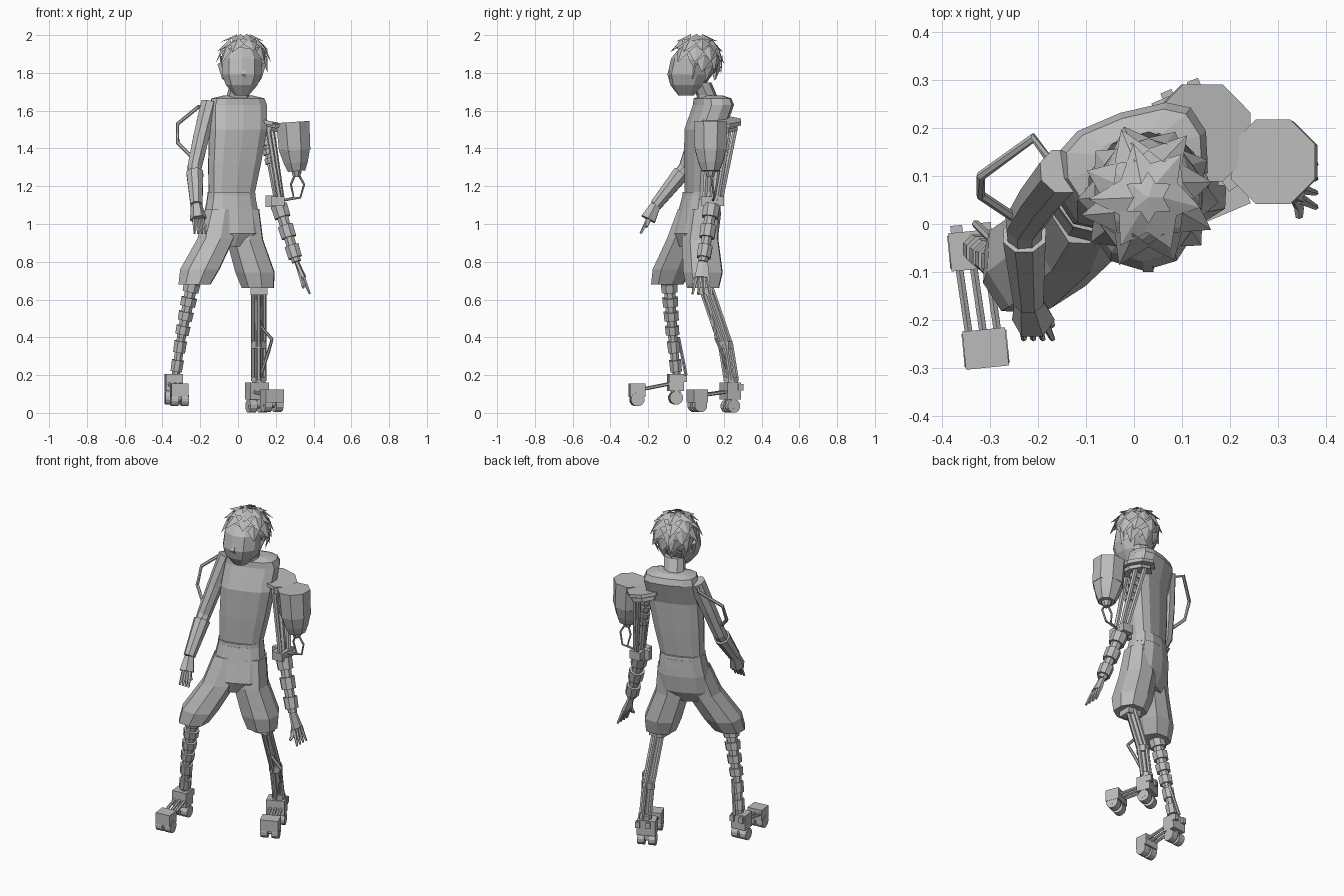
import bpy, bmesh, random
from math import sin, cos, pi, tau, radians, copysign
from mathutils import Vector, Matrix

default_cube = bpy.data.objects.get("Cube")
if default_cube:
    bpy.data.objects.remove(default_cube)
random.seed(4)

plain_grey = bpy.data.materials.new("plain_grey")
plain_grey.use_nodes = True
grey_value = (.5, .5, .5, 1)
plain_grey.diffuse_color = grey_value
plain_grey.node_tree.nodes["Principled BSDF"].inputs["Base Color"].default_value = grey_value


def at(x, y, z):
    return Vector((x, y, z))


def finish(name, bm):
    bmesh.ops.recalc_face_normals(bm, faces=bm.faces)
    mesh = bpy.data.meshes.new(name)
    bm.to_mesh(mesh)
    bm.free()
    mesh.materials.append(plain_grey)
    bpy.context.collection.objects.link(bpy.data.objects.new(name, mesh))


def bridge(name, rings):
    """Joins rings of points into one capped skin."""
    bm = bmesh.new()
    loops = [[bm.verts.new(point) for point in ring] for ring in rings]
    for low, high in zip(loops, loops[1:]):
        for i in range(len(low)):
            bm.faces.new((low[i - 1], low[i], high[i], high[i - 1]))
    bm.faces.new(loops[0])
    bm.faces.new(loops[-1])
    finish(name, bm)


def stack(name, sections, depth, yaw=0, sides=10, power=.8):
    """Level rounded sections, each a centre and a half width."""
    turn = Matrix.Rotation(radians(yaw), 3, 'Z')

    def soften(value):
        return copysign(abs(value) ** power, value)

    def corner(width, k):
        angle = tau * k / sides
        return turn @ at(width * soften(sin(angle)), -width * depth * soften(cos(angle)), 0)

    bridge(name, [[centre + corner(width, k) for k in range(sides)] for centre, width in sections])


def limb(name, path, start, end=None, sides=6, flat=1):
    """Skin around a path, tapering evenly from the start to the end radius."""
    end = end or start
    last = len(path) - 1
    rings = []
    for i, point in enumerate(path):
        along = (path[min(i + 1, last)] - path[max(i - 1, 0)]).normalized()
        wide = at(0, 1, 0) if abs(along.y) < .9 else at(1, 0, 0)
        wide = (wide - along * wide.dot(along)).normalized()
        thin = along.cross(wide) * flat
        radius = start + (end - start) * i / last
        angles = [tau * (k + .5) / sides for k in range(sides)]
        rings.append([point + (wide * cos(a) + thin * sin(a)) * radius for a in angles])
    bridge(name, rings)


def collared_shaft(name, top, bottom, start, end, count):
    """Slim shaft with evenly spaced machined collars."""
    limb(name + "_core", [top, bottom], start * .7, end * .7, 8)
    for k in range(count):
        radius = start + (end - start) * k / count
        ends = [top.lerp(bottom, (k + gap) / count) for gap in (.2, .8)]
        limb(name + "_collar", ends, radius, radius * .95, 8)


def box(name, centre, size, yaw=0):
    bm = bmesh.new()
    bmesh.ops.create_cube(bm, size=1)
    bm.transform(Matrix.Translation(centre) @ Matrix.Rotation(yaw, 4, 'Z') @ Matrix.Diagonal((*size, 1)))
    finish(name, bm)


# joints that the parts hang from
waist, chest, collar = at(-.035, .08, 1.15), at(0, .1, 1.5), at(0, .14, 1.68)
chin = at(.02, 0, 1.68)
right_shoulder, right_elbow, right_wrist = at(-.16, .11, 1.62), at(-.23, 0, 1.3), at(-.22, -.16, 1.1)
left_shoulder, left_elbow, left_wrist = at(.14, .19, 1.5), at(.21, .14, 1.12), at(.31, .09, .8)
right_knee, right_shin, right_ankle = at(-.24, -.09, .7), at(-.3, -.07, .4), at(-.33, -.05, .2)
left_knee, left_shin, left_ankle = at(.11, .1, .68), at(.11, .21, .36), at(.11, .24, .17)

# egg-shaped head with a pointed nose, ears and neck
head = [(chin + at(0, .05 * t, .28 * t), .115 * sin(pi * (.05 + .85 * t)) ** .6) for t in (0, .2, .4, .7, 1)]
stack("head", head, 1.06, power=.9)
limb("nose", [chin + at(.01, -.06, .17), chin + at(.01, -.09, .11), chin + at(.01, -.07, .09)], .012, .018, 4)
for side in (-1, 1):
    lobe = chin + at(side * .09, .04, .09)
    limb("ear", [lobe, lobe + at(side * .02, .02, .08)], .015, .02, 5)
stack("neck", [(collar - at(0, 0, .06), .08), (collar - at(0, .03, 0), .06), (chin + at(0, .08, .07), .06)], .9, sides=8)

# hair cap and pointed locks, open over the face
hair_centre, hair_size = at(.03, .055, 1.87), at(.118, .125, .125)


def on_hair(normal):
    return hair_centre + normal * hair_size


def over_face(normal):
    return normal.z + normal.y < -.25 or normal.z < -.65


bm = bmesh.new()
bmesh.ops.create_icosphere(bm, subdivisions=2, radius=1)
face_opening = [f for f in bm.faces if over_face(f.calc_center_median())]
bmesh.ops.delete(bm, geom=face_opening, context='FACES')
for v in bm.verts:
    v.co = on_hair(v.co)
finish("hair_cap", bm)

bm = bmesh.new()
for row in range(5):
    latitude = radians(64 - 22 * row)
    count = 3 + round(7 * cos(latitude))
    for k in range(count):
        angle = tau * (k + row / 2) / count
        across = at(-sin(angle), cos(angle), 0)
        normal = at(cos(angle) * cos(latitude), sin(angle) * cos(latitude), sin(latitude))
        if over_face(normal):
            continue
        down = normal.cross(across)
        down *= copysign(1, -down.z)
        flow = (down + normal * .2 + across * random.uniform(-.5, .1)).normalized()
        root = on_hair(normal)
        corners = [root + across * .04, root - across * .04, root + normal * .012 - down * .03,
                   root + flow * random.uniform(.06, .08)]
        verts = [bm.verts.new(corner) for corner in corners]
        for skipped in verts:
            bm.faces.new([v for v in verts if v is not skipped])
finish("hair_locks", bm)

# sleeveless top, belt and baggy shorts
shoulder_line = collar + at(0, .005, -.05)
stack("shirt", [(waist, .125), (waist.lerp(chest, .5), .145), (chest, .158), (shoulder_line, .158),
                (collar - at(0, 0, .015), .145), (collar, .08)], .58, 18, 12, .7)
stack("belt", [(waist - at(0, 0, .04), .137), (waist + at(0, 0, .02), .13)], .66, 20, 12)
stack("shorts_hips", [(waist, .13), (waist - at(0, .01, .1), .15), (waist - at(0, .03, .2), .16),
                      (waist - at(.01, .04, .27), .11)], .68, 20, 12)
crotch = waist - at(0, .05, .22)
for name, hip, hem in (("right", at(-.09, .04, 1.08), at(-.23, -.1, .68)),
                       ("left", at(.03, .09, 1.08), at(.105, .09, .66))):
    thigh = hip.lerp(hem, .8)
    middle = hip.lerp(thigh, .5).lerp(crotch, .25)
    stack(name + "_shorts_leg", [(hip, .085), (middle, .1), (thigh, .108), (hem, .088)], 1, 15, 8)


# hands, with four fingers fanned along a spread direction
def hand(name, wrist, tip, spread, thumb, flat):
    knuckles = wrist.lerp(tip, .5)
    limb(name + "_palm", [wrist, wrist.lerp(knuckles, .5), knuckles], .03, .045, flat=flat)
    for k in (-1.5, -.5, .5, 1.5):
        limb(name + "_finger", [knuckles + spread * k * .7, tip + spread * k], .012, .006, 5)
    limb(name + "_thumb", [wrist.lerp(knuckles, .3), knuckles + thumb * .7, knuckles + thumb], .014, .008, 5)


# right arm with a flared cuff and a bent shoulder hose
limb("right_upper_arm", [right_shoulder + at(.01, 0, .02), right_shoulder.lerp(right_elbow, .5), right_elbow,
                         right_elbow.lerp(right_wrist, .3)], .05, .036, 8)
limb("right_cuff", [right_elbow.lerp(right_wrist, .15), right_wrist], .048, .034, 8)
hand("right", right_wrist, at(-.2, -.24, .95), at(.02, 0, 0), at(.04, -.01, -.04), 1)
hose_peak = at(-.32, .1, 1.53)
limb("right_shoulder_hose", [right_shoulder, at(-.21, .18, 1.62), hose_peak, hose_peak - at(0, .04, .1),
                             right_elbow + at(0, 0, .04)], .01)

# left shoulder plates, upper arm struts and elbow
for lift, radius in ((0, .09), (.03, .11)):
    plate = left_shoulder + at(0, 0, lift)
    limb("shoulder_plate", [plate, plate + at(.004, 0, .02)], radius, sides=8)
box("shoulder_bracket", left_shoulder + at(.07, -.06, .02), (.09, .09, .02), .6)
limb("upper_arm_shaft", [left_shoulder, left_elbow], .02, sides=8)
collared_shaft("upper_arm_coil", left_shoulder, left_shoulder.lerp(left_elbow, .5), .036, .03, 4)
for offset in (at(0, .07, 0), at(.04, .04, 0), at(.02, -.07, 0)):
    limb("upper_arm_strut", [left_shoulder + offset, left_elbow + offset * .6], .014)
box("elbow_block", left_elbow, (.07, .12, .05))
box("elbow_fin", left_elbow - at(.04, 0, 0), (.05, .03, .06))

# left forearm and hand
collared_shaft("left_forearm", left_elbow, left_wrist, .048, .038, 3)
hand("left", left_wrist, at(.38, .08, .63), at(0, .03, 0), at(0, -.07, -.05), .4)

# tank beside the shoulder, tapering to a nozzle, with two feed hoses
tank_top, tank_waist, tank_foot = at(.29, .13, 1.54), at(.3, .13, 1.39), at(.31, .13, 1.28)
limb("tank_drum", [tank_top, tank_waist], .095, .09, sides=8)
limb("tank_funnel", [tank_waist, tank_waist.lerp(tank_foot, .6), tank_foot], .088, .05, 8)
limb("tank_nozzle", [tank_foot, tank_foot - at(0, 0, .03)], .03, .02, 8)
for bulge in (.04, -.03):
    drop = at(bulge, .01, -.07)
    limb("tank_hose", [tank_foot, tank_foot + drop, tank_foot + drop * 2 - at(bulge * 1.5, 0, 0), left_elbow], .006)

# right shin of stacked collars
collared_shaft("right_shin_upper", right_knee, right_shin, .048, .038, 4)
collared_shaft("right_shin_lower", right_shin, right_ankle, .036, .033, 2)
limb("right_heel_rod", [right_shin + at(.01, .03, 0), right_ankle + at(0, .05, 0)], .009)

# left shin of parallel struts
box("left_knee_block", left_knee - at(0, 0, .03), (.09, .08, .05))
left_path = [left_knee, left_knee.lerp(left_shin, .5), left_shin, left_ankle]
limb("left_shin_core", left_path, .028, .02)
for offset in (at(.03, 0, 0), at(0, .03, 0)):
    for side in (-1, 1):
        limb("left_shin_strut", [point + offset * side for point in left_path], .012)
for joint in (left_shin, left_ankle):
    limb("left_shin_collar", [joint + at(0, 0, .02), joint - at(0, 0, .02)], .038, sides=8)
bend = left_shin + at(.07, -.05, .03)
limb("left_shin_hose", [left_knee, left_shin + at(.01, -.06, .1), bend, bend - at(.02, -.03, .07), left_ankle], .009)


# wheeled feet: two trucks linked by three rods
def truck(name, centre, width, height, drop, yaw):
    across = at(cos(yaw), sin(yaw), 0)
    hub = centre - at(0, 0, drop)
    box(name + "_block", centre, (width, .08, height), yaw)
    box(name + "_fork", centre.lerp(hub, .5), (.02, .05, drop), yaw)
    limb(name + "_axle", [hub - across * width / 2, hub + across * width / 2], .013, sides=8)
    for side in (-1, 1):
        middle = hub + across * width * side * .3
        limb(name + "_wheel", [middle - across * .02, middle + across * .02], .036, sides=12)


def foot(name, heel, toe, width, yaw):
    across = at(cos(yaw), sin(yaw), 0)
    truck(name + "_heel", heel, width, .09, .08, yaw)
    truck(name + "_toe", toe, width, .07, .05, yaw)
    for k in (-1, 0, 1):
        limb(name + "_foot_rod", [heel + across * k * .03, toe + across * k * .03], .009)
    for side in (-1, 1):
        box(name + "_heel_lug", heel + across * side * .03 + at(0, .04, .02), (.025, .03, .035), yaw)


foot("right", at(-.34, -.055, .16), at(-.31, -.26, .12), .09, .1)
foot("left", at(.1, .235, .116), at(.18, .06, .09), .105, .4)
